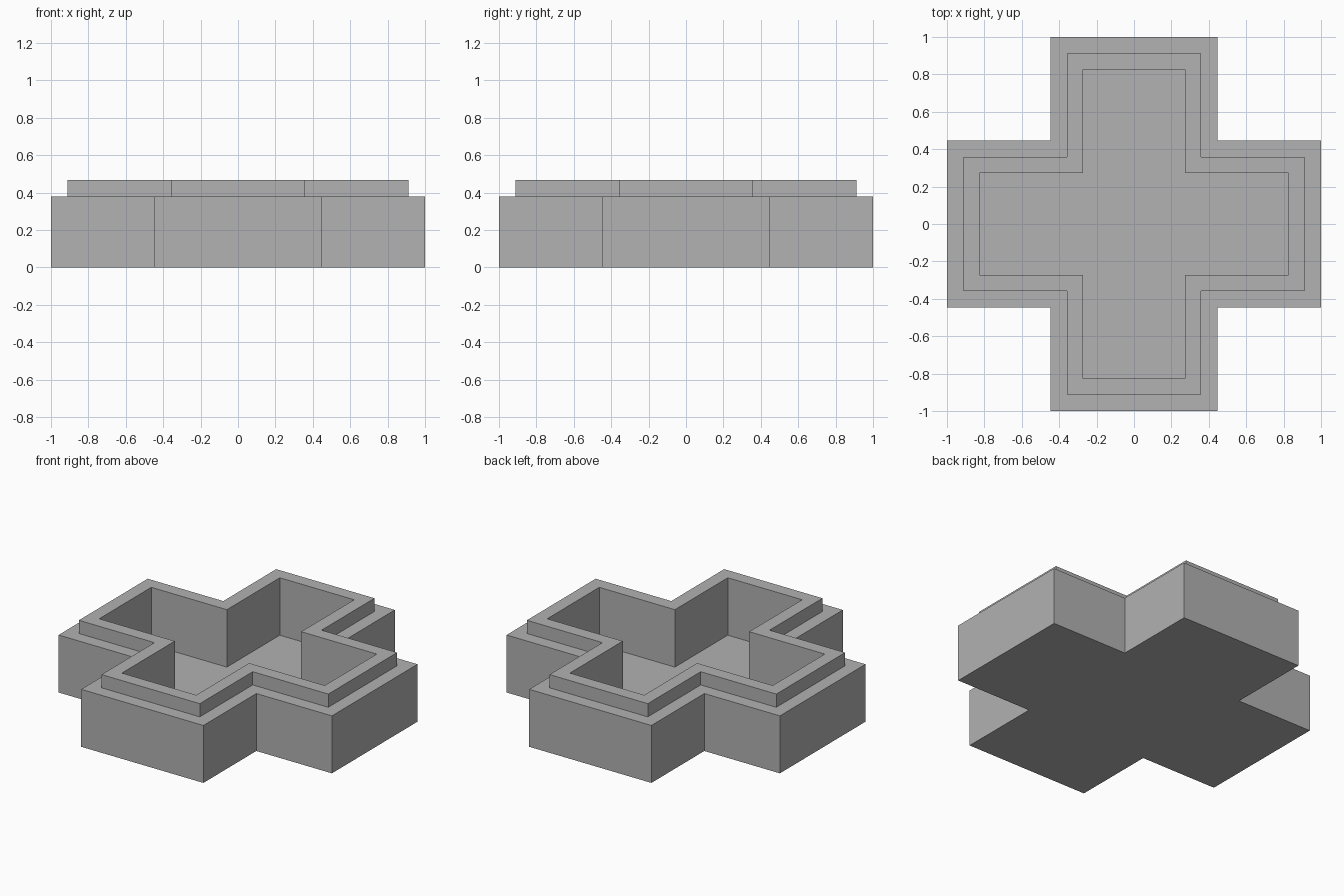
import bpy
import bmesh

cube = bpy.data.objects.get("Cube")
if cube:
    bpy.data.objects.remove(cube, do_unlink=True)

WALL = 0.0875        # rim width, step height and floor thickness
REACH, HALF = 1.0, 0.447
LEDGE = 0.38

grey = bpy.data.materials.new("plain_grey")
grey.use_nodes = True
colour = (0.445, 0.445, 0.445, 1)
grey.diffuse_color = colour
grey.node_tree.nodes["Principled BSDF"].inputs["Base Color"].default_value = colour


def cross_ring(bm, inset, z):
    """Cross outline, counter-clockwise, moved inward by inset."""
    r, h = REACH - inset, HALF - inset
    arm = [(r, -h), (r, h), (h, h)]
    points = []
    for _ in range(4):
        points += arm
        arm = [(-y, x) for x, y in arm]
    return [bm.verts.new((x, y, z)) for x, y in points]


# Cross-shaped tray: outer wall, ledge, raised rim, inner wall, floor
profile = [(0, 0), (0, LEDGE), (WALL, LEDGE), (WALL, LEDGE + WALL),
           (2 * WALL, LEDGE + WALL), (2 * WALL, WALL)]
bm = bmesh.new()
rings = [cross_ring(bm, inset, z) for inset, z in profile]
for low, high in zip(rings, rings[1:]):
    for i in range(len(low)):
        j = (i + 1) % len(low)
        bm.faces.new((low[i], low[j], high[j], high[i]))
bm.faces.new(rings[0][::-1])
bm.faces.new(rings[-1])
bmesh.ops.recalc_face_normals(bm, faces=bm.faces)

mesh = bpy.data.meshes.new("cross_tray")
bm.to_mesh(mesh)
bm.free()
mesh.materials.append(grey)
tray = bpy.data.objects.new("cross_tray", mesh)
bpy.context.collection.objects.link(tray)
